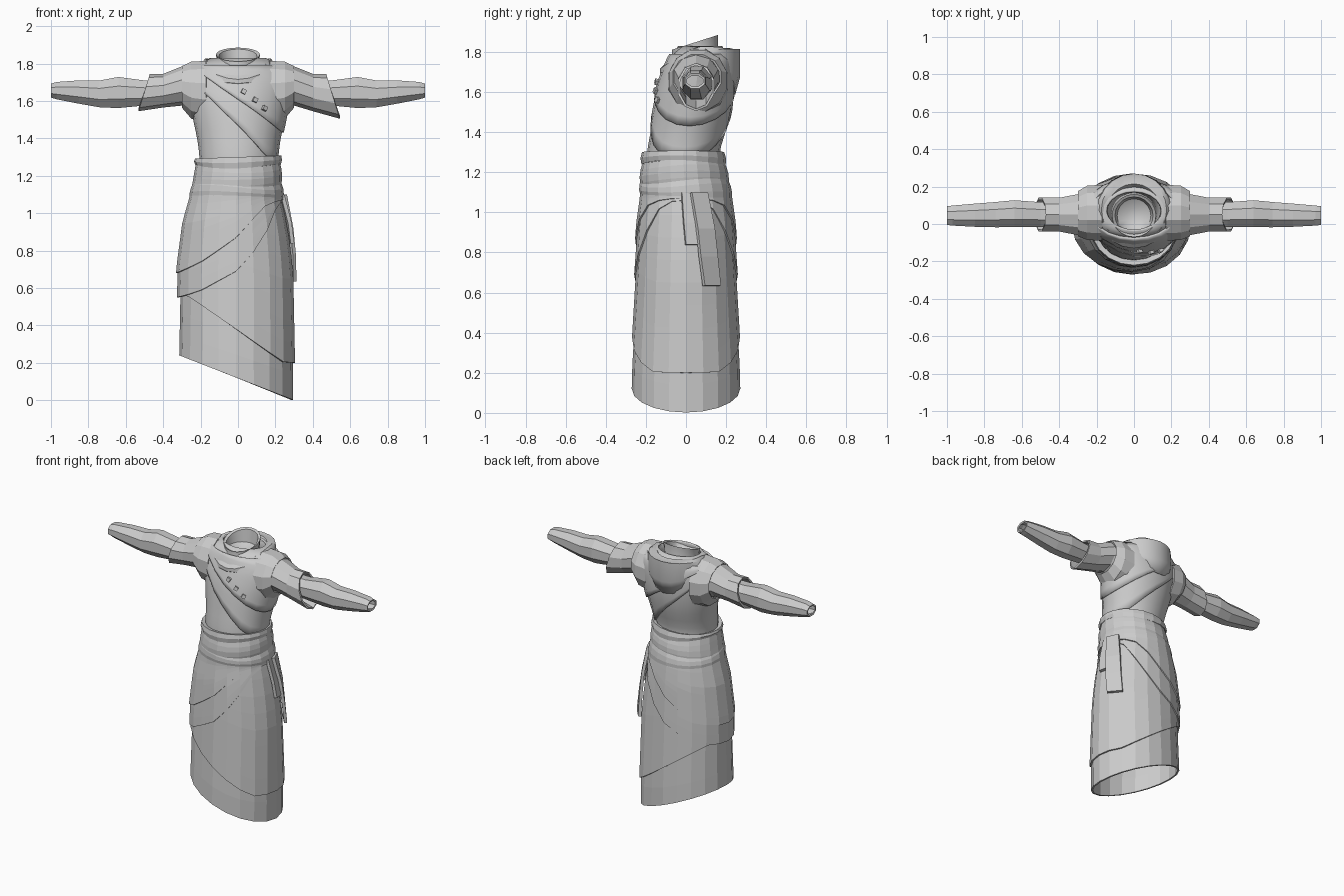
import bpy, math

if "Cube" in bpy.data.objects:
    bpy.data.objects.remove(bpy.data.objects["Cube"])

cloth = bpy.data.materials.new("grey_cloth")
cloth.diffuse_color = (0.6, 0.6, 0.6, 1)
cloth.use_nodes = True
cloth.node_tree.nodes["Principled BSDF"].inputs["Base Color"].default_value = cloth.diffuse_color
TAU = 2 * math.pi
N = 20


def make(name, verts, faces, thick=0.0, smooth=None):
    me = bpy.data.meshes.new(name)
    me.from_pydata(verts, [], faces)
    me.materials.append(cloth)
    ob = bpy.data.objects.new(name, me)
    bpy.context.collection.objects.link(ob)
    if thick:
        m = ob.modifiers.new("thickness", 'SOLIDIFY')
        m.thickness, m.offset = thick, -1
    if smooth:
        bpy.ops.object.select_all(action='DESELECT')
        ob.select_set(True)
        bpy.context.view_layer.objects.active = ob
        bpy.ops.object.shade_smooth_by_angle(angle=math.radians(smooth))
    return ob


def loft(name, rings, thick=0.0, smooth=None, flip=False, cap=False):
    """Skin closed rings of equal point count."""
    n = len(rings[0])
    faces = []
    for i in range(len(rings) - 1):
        for j in range(n):
            k = (j + 1) % n
            f = [i * n + j, i * n + k, (i + 1) * n + k, (i + 1) * n + j]
            faces.append(f[::-1] if flip else f)
    if cap:
        f = [(len(rings) - 1) * n + j for j in range(n)]
        faces.append(f[::-1] if flip else f)
    return make(name, [p for r in rings for p in r], faces, thick, smooth)


def lerp_table(table, t):
    if t <= table[0][0]:
        return table[0][1:]
    for a, b in zip(table, table[1:]):
        if t <= b[0]:
            u = (t - a[0]) / (b[0] - a[0])
            return [p + (q - p) * u for p, q in zip(a[1:], b[1:])]
    return table[-1][1:]


# body section by height: z, centre x, centre y, radius x, radius y
BODY = [(0, -.01, 0, .305, .272), (.2, -.01, 0, .305, .27), (.7, -.01, 0, .295, .24),
        (.95, -.01, 0, .262, .222), (1.07, -.01, 0, .228, .205), (1.2, 0, -.01, .203, .188),
        (1.3, 0, -.015, .205, .18), (1.4, 0, .01, .218, .187), (1.5, 0, .03, .24, .19),
        (1.6, 0, .045, .258, .185), (1.7, 0, .06, .275, .165), (1.77, 0, .07, .245, .145),
        (1.83, 0, .07, .15, .11)]


def body_point(a, z, off=0.0):
    cx, cy, rx, ry = lerp_table(BODY, z)
    return (cx + (rx + off) * math.cos(a), cy + (ry + off) * math.sin(a), z)


def layer(name, lo, hi, off, rows=8, thick=.012, bulge=0.0, smooth=None):
    """Cloth layer wrapped round the body between two height functions of angle."""
    rings = []
    for i in range(rows + 1):
        t = i / rows
        o = off + bulge * math.sin(math.pi * t)
        rings.append([body_point(a, lo(a) + (hi(a) - lo(a)) * t, o)
                      for a in (TAU * j / N for j in range(N))])
    return loft(name, rings, thick, smooth)


def edge(table, width):
    """Height from a table of x positions."""
    return lambda a: lerp_table(table, width * math.cos(a))[0]


def flat(z):
    return lambda a: z


# skirt and its wrapped layers
layer("skirt", lambda a: .117 - .39 * (-.01 + .305 * math.cos(a)), flat(1.1), 0)
layer("skirt_overlay", edge([(-.3, .57), (-.24, .55), (0, .38), (.24, .205), (.3, .2)], .3),
      flat(1.1), .01)
layer("lower_hip_wrap", edge([(-.31, .55), (-.2, .58), (0, .69), (.15, .85), (.23, 1.0), (.3, 1.06)], .31),
      flat(1.1), .018)
layer("upper_hip_wrap", edge([(-.31, .68), (-.2, .73), (0, .87), (.12, .99), (.2, 1.05), (.3, 1.07)], .31),
      flat(1.1), .026)

# torso and crossed wrap
layer("torso", flat(1.05), flat(1.83), 0, rows=14, smooth=25)
layer("chest_wrap", edge([(-.27, 1.74), (-.07, 1.53), (.2, 1.3), (.27, 1.26)], .27),
      flat(1.78), .01, smooth=25)
layer("chest_flap", edge([(-.27, 1.77), (-.2, 1.755), (0, 1.61), (.2, 1.475), (.27, 1.43)], .27),
      flat(1.79), .02, smooth=25)

# waist sash in three folds
layer("sash_lower", lambda a: 1.075 + .012 * math.cos(a + 2),
      lambda a: 1.165 + .02 * math.sin(a * 2), .024, 3, .02, .008)
layer("sash_middle", lambda a: 1.12 + .025 * math.sin(a + 1),
      lambda a: 1.26 + .012 * math.sin(a * 2 + 1), .02, 4, .02, .012)
layer("sash_upper", lambda a: 1.25 + .012 * math.sin(a * 2 + 2),
      lambda a: 1.3 + .008 * math.cos(a), .025, 2, .03, .006)


# hanging sash ends on the hip: rows of z, near y, far y
def tail(name, rows, off):
    verts = []
    for z, y0, y1 in rows:
        for y in (y0, y1):
            cx, cy, rx, ry = lerp_table(BODY, z)
            verts.append((cx + off + rx * math.sqrt(1 - ((y - cy) / ry) ** 2), y, z))
    faces = [(2 * i, 2 * i + 1, 2 * i + 3, 2 * i + 2) for i in range(len(rows) - 1)]
    make(name, verts, faces, .02)


tail("sash_end_short", [(.84, .0, .07), (.95, -.01, .09), (1.1, -.02, .1)], .035)
tail("sash_end_long", [(.635, .095, .175), (.78, .075, .16), (.92, .06, .145), (1.1, .03, .11)], .05)


# arms: x, centre y, half depth, bottom z, top z
def limb(name, rows, side, n=10, thick=.012, smooth=None):
    rings = []
    for x, cy, ry, z0, z1 in rows:
        ring = []
        for j in range(n):
            a = TAU * (j + .5) / n
            c, s = math.cos(a), math.sin(a)
            ring.append((side * x, cy + ry * c, (z0 + z1) / 2 + (z1 - z0) / 2 * s))
        rings.append(ring)
    return loft(name, rings, thick, smooth, flip=side < 0)


for side, word, drop in ((1, "left", .04), (-1, "right", 0)):
    limb(word + "_shoulder", [(.17, .06, .155, 1.48, 1.82), (.25, .06, .15, 1.5, 1.815),
                              (.3, .055, .125, 1.56, 1.79)], side, 12)
    sleeve = limb(word + "_short_sleeve", [(.2, .055, .13, 1.53, 1.8), (.3, .05, .115, 1.575, 1.785),
                                           (.4, .05, .095, 1.565 - drop / 2, 1.745),
                                           (.5, .05, .095, 1.545 - drop, 1.745)], side)
    for v in sleeve.data.vertices:  # slanted cuff
        if abs(v.co.x) > .45:
            v.co.x += side * (1.65 - v.co.z) * .3
    limb(word + "_long_sleeve", [(.36, .05, .07, 1.585, 1.715), (.5, .05, .072, 1.57, 1.715),
                                 (.64, .055, .078, 1.555, 1.735), (.74, .05, .073, 1.56, 1.715),
                                 (.85, .047, .067, 1.58, 1.715), (.97, .045, .058, 1.605, 1.705),
                                 (1.0, .045, .054, 1.615, 1.695)], side, 8)


# hood lying on the shoulders, from outer hem over the rim to the inside
def ring(rx, ry, cy, zf):
    pts = []
    for j in range(N):
        a = TAU * j / N
        s = math.sin(a)
        pts.append((rx * math.cos(a), cy + ry * s, zf(s)))
    return pts


def front(s, p):
    return ((1 - s) / 2) ** p


loft("hood", [ring(.2, .175, .07, lambda s: 1.755 - .17 * max(s, 0) - .1 * max(-s, 0)),
              ring(.21, .2, .07, lambda s: 1.785 - .11 * max(s, 0) - .09 * max(-s, 0)),
              ring(.195, .2, .07, lambda s: 1.815 - .1 * front(s, 3)),
              ring(.175, .18, .075, lambda s: 1.84 - .03 * max(s, 0) - .1 * front(s, 3)),
              ring(.145, .15, .065, lambda s: 1.82 - .08 * front(s, 3)),
              ring(.11, .11, .05, lambda s: 1.755 - .03 * front(s, 2))], .01, 30)

# standing collar with a closed inside
loft("collar", [ring(.135, .135, .05, lambda s: 1.72),
                ring(.108, .115, .045, lambda s: 1.79),
                ring(.118, .115, .045, lambda s: 1.848 + .037 * s),
                ring(.102, .1, .045, lambda s: 1.84 + .037 * s),
                ring(.09, .09, .045, lambda s: 1.79),
                ring(.04, .04, .045, lambda s: 1.76)], smooth=35, cap=True)

# three square chest studs
for i, (x, z) in enumerate(((.03, 1.65), (.09, 1.605), (.14, 1.56))):
    cx, cy, rx, ry = lerp_table(BODY, z)
    a = -math.acos(x / (rx + .02))
    px, py, pz = body_point(a, z, .022)
    bpy.ops.mesh.primitive_cube_add(size=1, location=(px, py, pz),
                                    rotation=(-.15, .5, a + math.pi / 2))
    stud = bpy.context.object
    stud.name = "chest_stud_%d" % (i + 1)
    stud.scale = (.024, .024, .024)
    stud.data.materials.append(cloth)
